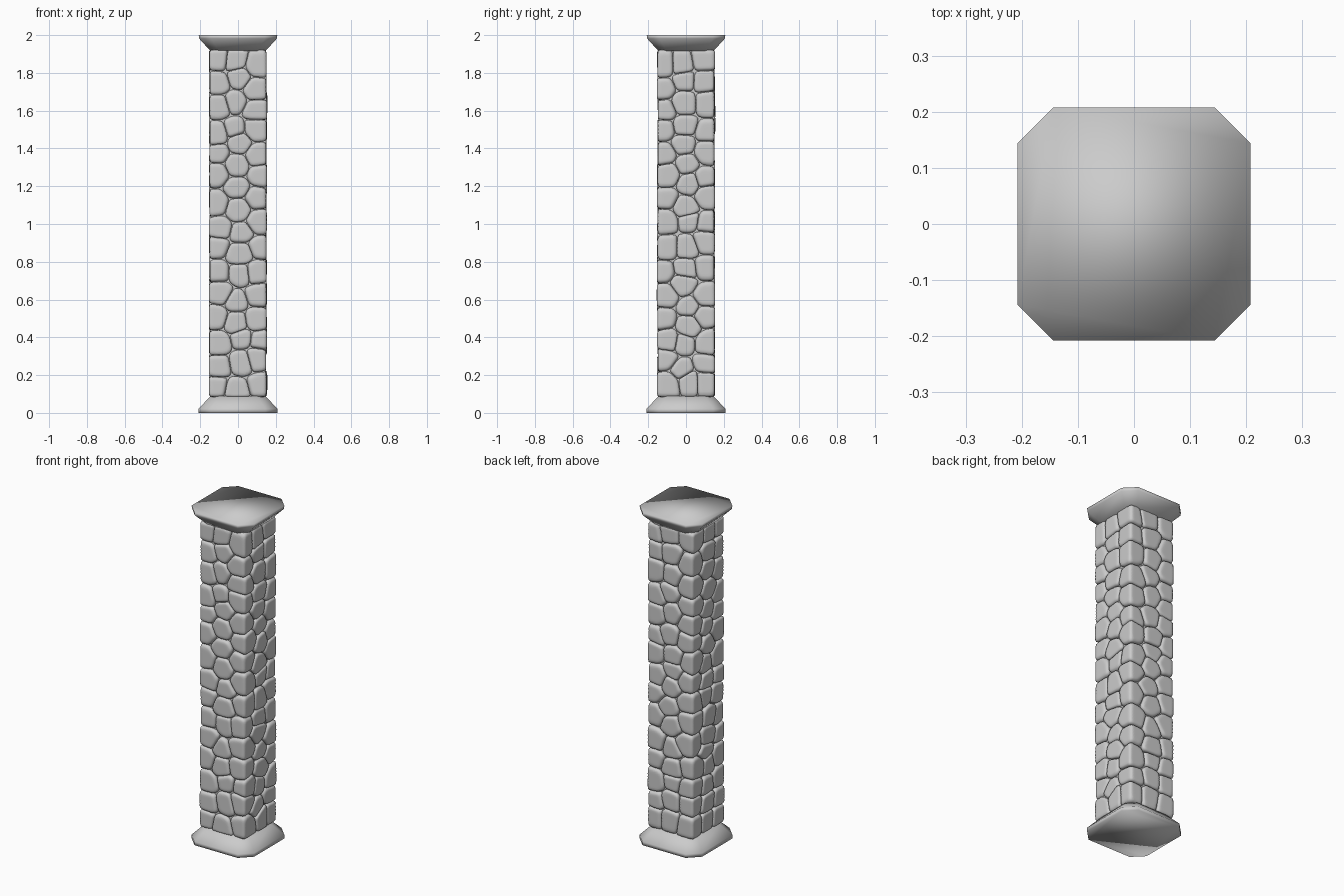
import bpy, bmesh, random
from mathutils import Vector

if "Cube" in bpy.data.objects:
    bpy.data.objects.remove(bpy.data.objects["Cube"])

random.seed(7)
HALF, Z0, Z1 = 0.152, 0.085, 1.922   # shaft half width, bottom, top


def finish(bm, name):
    bmesh.ops.recalc_face_normals(bm, faces=bm.faces)
    for f in bm.faces:
        f.smooth = True
    me = bpy.data.meshes.new(name)
    bm.to_mesh(me)
    bm.free()
    ob = bpy.data.objects.new(name, me)
    bpy.context.collection.objects.link(ob)
    return ob


def slab(name, profile):
    """Loft chamfered-square rings given as (half width, z)."""
    bm = bmesh.new()
    rings = []
    for h, z in profile:
        c = h * 0.69
        pts = [(h, -c), (h, c), (c, h), (-c, h), (-h, c), (-h, -c), (-c, -h), (c, -h)]
        rings.append([bm.verts.new((x, y, z)) for x, y in pts])
    for a, b in zip(rings, rings[1:]):
        for i in range(8):
            j = (i + 1) % 8
            bm.faces.new((a[i], a[j], b[j], b[i]))
    bm.faces.new(rings[0])
    bm.faces.new(rings[-1])
    return finish(bm, name)


# Base plinth and cap
slab("base", [(0.208, 0), (0.208, 0.022), (0.145, 0.09)])
slab("cap", [(0.145, 1.915), (0.206, 1.982), (0.208, 2.0)])

# Mortar core behind the stones
bm = bmesh.new()
bmesh.ops.create_cube(bm, size=1)
for v in bm.verts:
    v.co = Vector((v.co.x * 0.262, v.co.y * 0.262, 1 + v.co.z * 1.86))
core = finish(bm, "mortar_core")
for p in core.data.polygons:
    p.use_smooth = False


# Stone centres: columns on the four corners and the four face middles
def jit(a):
    return random.uniform(-a, a)


seeds = []
columns = [(x, y, 15) for x in (-0.1, 0.1) for y in (-0.1, 0.1)]
columns += [(0, -0.11, 16), (0, 0.11, 16), (-0.11, 0, 17), (0.11, 0, 17)]
for x, y, n in columns:
    step = (Z1 - Z0) / n
    for i in range(n):
        z = Z0 + step * (i + 0.5) + jit(0.026)
        jx, jy = (0.012 if x else 0.02), (0.012 if y else 0.02)
        seeds.append(Vector((x + jit(jx), y + jit(jy), z)))

# Each stone is a sphere inflated into its rounded Voronoi cell
ball = bmesh.new()
bmesh.ops.create_icosphere(ball, subdivisions=4, radius=1)
dirs = [v.co.normalized() for v in ball.verts]
tris = [[v.index for v in f.verts] for f in ball.faces]
ball.free()

stones = bmesh.new()
POWER, GAP = 9, 0.001
for s in seeds:
    planes = []
    for o in seeds:
        d = o - s
        if 0 < d.length < 0.24:
            planes.append(d.normalized() / (d.length / 2 - GAP))
    for axis in (0, 1):
        for sign in (-1, 1):
            n = Vector((0, 0, 0))
            n[axis] = sign / (HALF + jit(0.003) - sign * s[axis])
            planes.append(n)
    planes += [Vector((0, 0, 1 / (Z1 - s.z))), Vector((0, 0, -1 / (s.z - Z0)))]
    verts = []
    for d in dirs:
        total = 0.0
        for n in planes:
            t = n.dot(d)
            if t > 0:
                total += t ** POWER
        verts.append(stones.verts.new(s + d * total ** (-1 / POWER)))
    for t in tris:
        stones.faces.new([verts[i] for i in t])
finish(stones, "stones")
